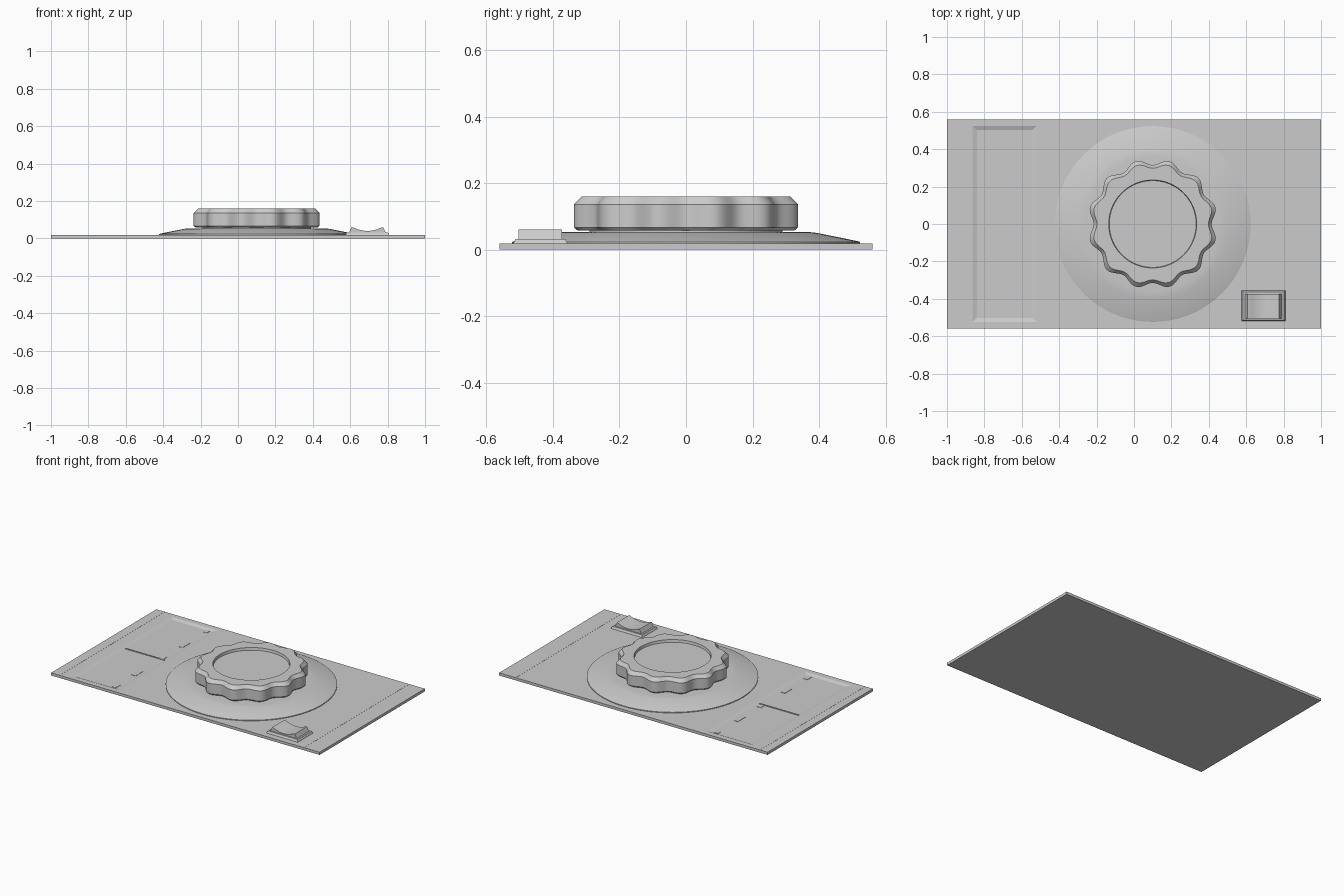
import bpy, bmesh, math

if "Cube" in bpy.data.objects:
    bpy.data.objects.remove(bpy.data.objects["Cube"])

CX = 0.10          # centre of dial
TOP = 0.018        # top of plate


def finish(name, bm, smooth=None):
    bmesh.ops.recalc_face_normals(bm, faces=bm.faces)
    me = bpy.data.meshes.new(name)
    bm.to_mesh(me)
    bm.free()
    ob = bpy.data.objects.new(name, me)
    bpy.context.collection.objects.link(ob)
    bpy.ops.object.select_all(action='DESELECT')
    ob.select_set(True)
    bpy.context.view_layer.objects.active = ob
    if smooth:
        bpy.ops.object.shade_smooth_by_angle(angle=math.radians(smooth))
    return ob


def frustum(name, lower, upper, z0, z1):
    """Block with rectangles (x0, x1, y0, y1) at z0 and z1."""
    bm = bmesh.new()
    rings = []
    for (x0, x1, y0, y1), z in ((lower, z0), (upper, z1)):
        rings.append([bm.verts.new((x, y, z)) for x, y in
                      ((x0, y0), (x1, y0), (x1, y1), (x0, y1))])
    skin(bm, rings)
    return finish(name, bm)


def skin(bm, rings):
    n = len(rings[0])
    for a, b in zip(rings, rings[1:]):
        for i in range(n):
            j = (i + 1) % n
            bm.faces.new((a[i], a[j], b[j], b[i]))
    bm.faces.new(rings[0])
    bm.faces.new(rings[-1])


def lathe(name, profile, steps, smooth=30):
    """Profile rows: radius, height, depth of the twelve scallops."""
    bm = bmesh.new()
    rings = []
    for r, z, amp in profile:
        ring = []
        for i in range(steps):
            t = 2 * math.pi * i / steps
            rr = r - amp * math.cos(12 * t)
            ring.append(bm.verts.new((CX + rr * math.cos(t), rr * math.sin(t), z)))
        rings.append(ring)
    skin(bm, rings)
    return finish(name, bm, smooth)


# Base plate with a tapered recess for the display
rect = (-1, 1, -0.56, 0.56)
plate = frustum("base_plate", rect, rect, 0, TOP)
cutter = frustum("recess_cutter", (-0.84, -0.545, -0.503, 0.503),
                 (-0.867, -0.518, -0.526, 0.526), TOP - 0.008, TOP + 0.001)
cutter.hide_render = True
bpy.context.view_layer.objects.active = plate
mod = plate.modifiers.new("recess", 'BOOLEAN')
mod.operation = 'DIFFERENCE'
mod.solver = 'EXACT'
mod.object = cutter
bpy.ops.object.modifier_apply(modifier=mod.name)
bpy.data.objects.remove(cutter)

# Divider and plain scale marks inside the recess
r = (-0.84, -0.545, -0.004, 0.004)
frustum("display_divider", r, r, TOP - 0.009, TOP - 0.004)
for y, h in ((-0.475, 0.025), (-0.25, 0.04), (0.025, 0.02), (0.25, 0.04), (0.485, 0.017)):
    r = (-0.590, -0.560, y - h, y + h)
    frustum("scale_mark", r, r, TOP - 0.009, TOP - 0.006)

# Hairline trim along both ends
for x in (-0.94, 0.88):
    r = (x - 0.004, x + 0.004, -0.559, 0.559)
    frustum("end_trim", r, r, TOP - 0.002, TOP + 0.0008)

# Sloped dial skirt with a small lip
lathe("dial_skirt", [(0.523, 0.012, 0), (0.523, 0.023, 0), (0.518, 0.025, 0),
                     (0.40, 0.049, 0), (0.38, 0.052, 0), (0.36, 0.053, 0)], 128)

# Short shaft and scalloped knob with a dished top
lathe("knob_shaft", [(0.29, 0.045, 0), (0.29, 0.062, 0)], 96)
lathe("knob", [(0.320, 0.057, 0.015), (0.331, 0.067, 0.016),
               (0.331, 0.136, 0.016), (0.311, 0.159, 0.013),
               (0.235, 0.159, 0), (0.232, 0.142, 0)], 192)

# Switch housing with slightly tapered sides
frustum("switch_housing", (0.572, 0.812, -0.522, -0.353),
        (0.582, 0.802, -0.512, -0.363), 0.012, 0.032)

# Rocker with a concave top, extruded along y
bm = bmesh.new()
section = [(0.592, 0.028), (0.608, 0.060)]
for i in range(13):
    u = -1 + i / 6
    section.append((0.692 + 0.072 * u, 0.040 + 0.017 * u * u))
section += [(0.776, 0.060), (0.792, 0.028)]
skin(bm, [[bm.verts.new((x, y, z)) for x, z in section] for y in (-0.504, -0.373)])
finish("switch_rocker", bm, 25)
